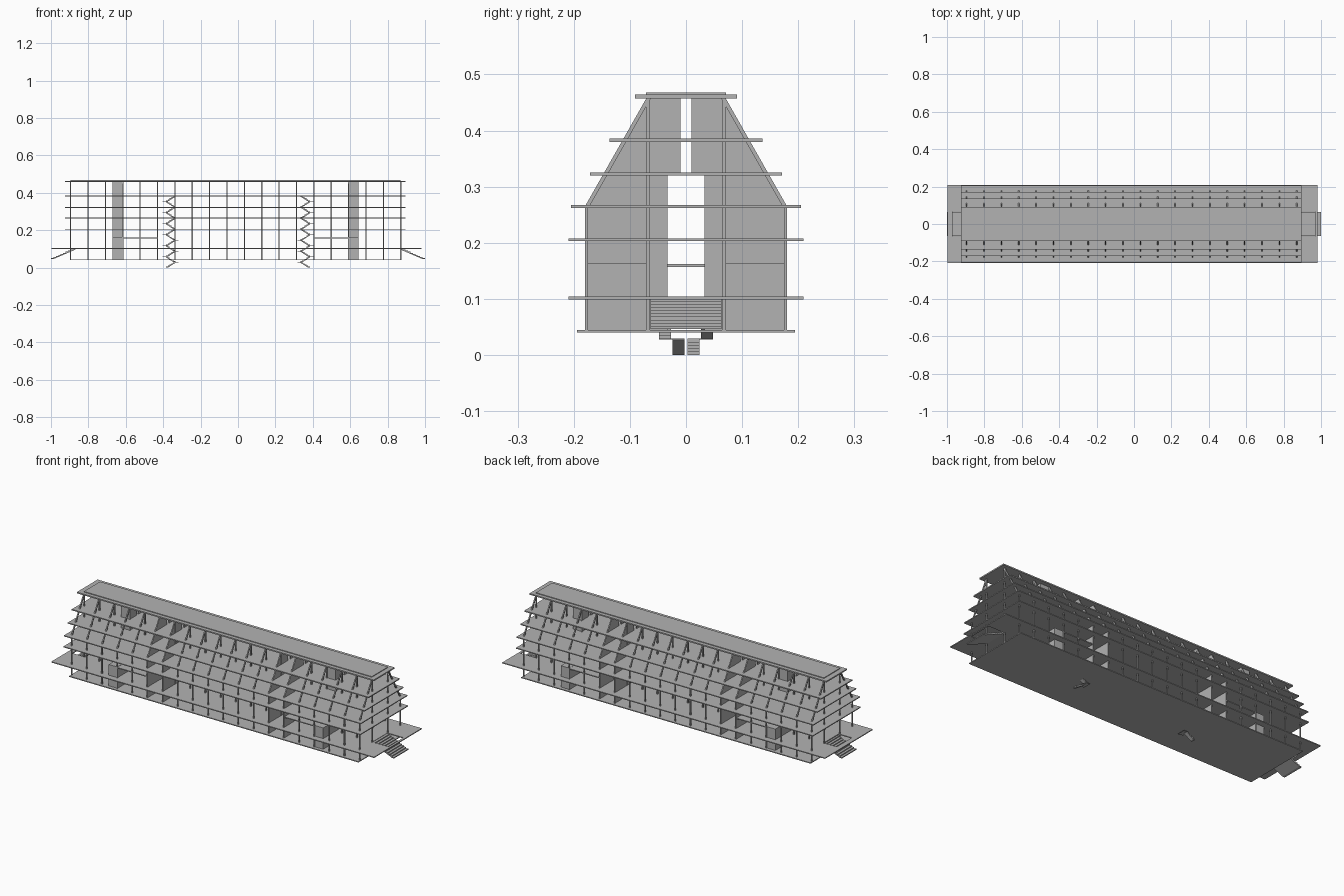
import bpy
import bmesh
from mathutils import Vector

if "Cube" in bpy.data.objects:
    bpy.data.objects.remove(bpy.data.objects["Cube"])

grey = bpy.data.materials.new("concrete_grey")
grey.use_nodes = True
colour = (0.45, 0.45, 0.45, 1)
grey.diffuse_color = colour
grey.node_tree.nodes["Principled BSDF"].inputs["Base Color"].default_value = colour


def finish(name, bm):
    bmesh.ops.recalc_face_normals(bm, faces=bm.faces)
    mesh = bpy.data.meshes.new(name)
    bm.to_mesh(mesh)
    bm.free()
    mesh.materials.append(grey)
    obj = bpy.data.objects.new(name, mesh)
    bpy.context.scene.collection.objects.link(obj)
    return obj


def prism(bm, points, axis, a, b):
    """Extrude a profile along x (profile in yz) or y (profile in xz)."""
    place = (lambda p: (a, p[0], p[1])) if axis == "x" else (lambda p: (p[0], a, p[1]))
    face = bm.faces.new([bm.verts.new(place(p)) for p in points])
    new = bmesh.ops.extrude_face_region(bm, geom=[face])["geom"]
    move = Vector((b - a, 0, 0)) if axis == "x" else Vector((0, b - a, 0))
    bmesh.ops.translate(bm, verts=[g for g in new if isinstance(g, bmesh.types.BMVert)], vec=move)


def box(bm, x0, x1, y0, y1, z0, z1):
    prism(bm, [(y0, z0), (y1, z0), (y1, z1), (y0, z1)], "x", x0, x1)


def flight(bm, x0, z0, x1, z1, y0, y1, steps, thick):
    """Thin stepped flight rising from (x0, z0) to (x1, z1)."""
    dx, dz = (x1 - x0) / steps, (z1 - z0) / steps
    points = [(x0, z0)]
    for i in range(steps):
        points += [(x0 + i * dx, z0 + (i + 1) * dz), (x0 + (i + 1) * dx, z0 + (i + 1) * dz)]
    points += [(x1, z1 - thick), (x0 + dx, z0)]
    prism(bm, points, "y", y0, y1)


BASE, ROOF, EAVE = 0.045, 0.457, 0.265
LEFT, RIGHT = -0.895, 0.87
frames = [LEFT + i * (RIGHT - LEFT) / 19 for i in range(20)]
OUT, IN, T = 0.18, 0.07, 0.006

# Floor slabs: name, half width, bottom, top
for name, half, z0, z1 in [("second_floor", 0.209, 0.203, 0.208), ("third_floor", 0.205, 0.262, 0.267),
                           ("fourth_floor", 0.171, 0.32, 0.325), ("fifth_floor", 0.136, 0.38, 0.386),
                           ("roof_slab", 0.091, 0.457, 0.464)]:
    bm = bmesh.new()
    box(bm, -0.924, 0.896, -half, half, z0, z1)
    finish(name, bm)

bm = bmesh.new()
box(bm, LEFT - 0.004, RIGHT + 0.004, -0.194, 0.194, 0.04, BASE)
finish("base_slab", bm)
bm = bmesh.new()
box(bm, LEFT, RIGHT, -0.071, 0.071, 0.464, 0.468)
finish("roof_cap", bm)

# First floor with a stair opening at both ends
bm = bmesh.new()
box(bm, -0.89, 0.87, -0.209, 0.209, 0.099, 0.104)
for inner, lip, outer in [(-0.89, -0.97, -0.998), (0.87, 0.968, 0.98)]:
    for s in (-1, 1):
        ys = sorted((s * 0.066, s * 0.209))
        box(bm, min(inner, outer), max(inner, outer), *ys, 0.099, 0.104)
    box(bm, min(lip, outer), max(lip, outer), -0.066, 0.066, 0.099, 0.104)
finish("first_floor", bm)

# Entrance stairs
for name, s in [("left_entrance_stair", 1), ("right_entrance_stair", -1)]:
    bm = bmesh.new()
    flight(bm, s * 1.0, 0.046, s * 0.87, 0.102, -0.063, 0.063, 10, 0.006)
    finish(name, bm)

# Frames: outer posts, inner posts and sloping rafters
posts, inner_posts, rafters = bmesh.new(), bmesh.new(), bmesh.new()
for x in frames:
    x0, x1 = x - T / 2, x + T / 2
    for s in (-1, 1):
        box(posts, x0, x1, *sorted((s * (OUT - 0.005), s * OUT)), BASE, EAVE)
        box(inner_posts, x0, x1, *sorted((s * 0.064, s * 0.071)), BASE, ROOF)
        prism(rafters, [(s * OUT, EAVE), (s * 0.071, ROOF), (s * 0.063, ROOF), (s * (OUT - 0.008), EAVE)],
              "x", x0, x1)
finish("outer_posts", posts)
finish("inner_posts", inner_posts)
finish("sloping_rafters", rafters)

# Cross walls beside the stairwells
bm = bmesh.new()
for i in (5, 6, 13, 14):
    x0, x1 = frames[i] - 0.002, frames[i] + 0.002
    for s in (-1, 1):
        prism(bm, [(s * IN, BASE), (s * 0.177, BASE), (s * 0.177, EAVE), (s * IN, 0.445)], "x", x0, x1)
        box(bm, x0, x1, *sorted((s * 0.033, s * IN)), BASE, ROOF)
        box(bm, x0, x1, *sorted((s * 0.01, s * 0.033)), 0.325, ROOF)
finish("stairwell_walls", bm)

# Lift shafts, with wider rooms low down
for name, x0, x1 in [("right_lift_shaft", -0.67, -0.616), ("left_lift_shaft", 0.591, 0.645)]:
    bm = bmesh.new()
    for s in (-1, 1):
        box(bm, x0, x1, *sorted((s * 0.033, s * 0.067)), BASE, ROOF)
        box(bm, x0, x1, *sorted((s * 0.01, s * 0.033)), 0.325, ROOF)
        box(bm, x0, x1, *sorted((s * 0.067, s * 0.175)), BASE, 0.163)
    finish(name, bm)

# Mezzanines between stairwells and shafts
for name, x0, x1 in [("right_mezzanine", -0.616, frames[5]), ("left_mezzanine", frames[14], 0.591)]:
    bm = bmesh.new()
    box(bm, x0, x1, -0.177, 0.177, 0.157, 0.162)
    finish(name, bm)

# Zigzag stairs, one each side of the centre line
for name, s in [("right_zigzag_stair", -1), ("left_zigzag_stair", 1)]:
    bm = bmesh.new()
    far, near, rise = s * 0.385, s * 0.335, 0.0295
    for k in range(13):
        z = k * rise
        start, end = (far, near) if k % 2 == 0 else (near, far)
        y = (0.037, 0.05)[k % 2] if k > 1 else (0.003, 0.027)[k]
        width = 0.013 if k > 1 else 0.021
        ys = sorted((s * y, s * (y + width)))
        flight(bm, start, z, end, z + rise, *ys, 5, 0.004)
        # Landing at the head of each flight
        tip = end + (0.018 if end > start else -0.018)
        low, high = sorted((s * (0.003 if k < 2 else 0.037), s * (0.048 if k < 2 else 0.063)))
        box(bm, min(end, tip), max(end, tip), low, high, z + rise - 0.002, z + rise)
    finish(name, bm)
